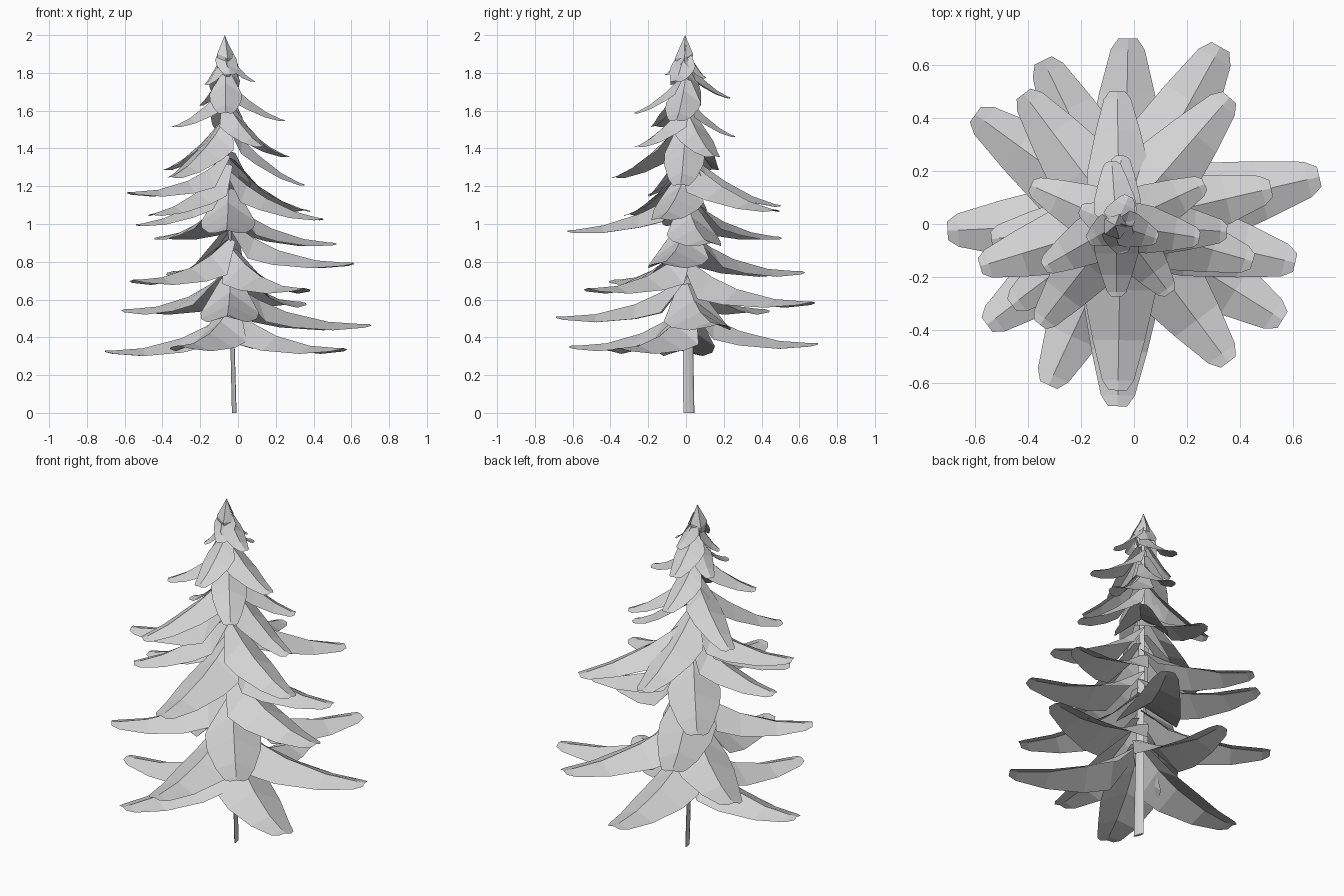
import bpy, bmesh, math
from mathutils import Vector

if "Cube" in bpy.data.objects:
    bpy.data.objects.remove(bpy.data.objects["Cube"])

grey = bpy.data.materials.new("light_grey")
grey.diffuse_color = (0.65, 0.65, 0.65, 1)
grey.use_nodes = True
grey.node_tree.nodes["Principled BSDF"].inputs["Base Color"].default_value = grey.diffuse_color


def finish(name, bm):
    me = bpy.data.meshes.new(name)
    bm.to_mesh(me)
    bm.free()
    me.materials.append(grey)
    bpy.context.collection.objects.link(bpy.data.objects.new(name, me))


def axis(z):
    # centre of the slightly leaning trunk at height z
    return Vector((-0.02 - 0.025 * z, 0.015 - 0.01 * z, z))


def branch(name, azimuth, length, z):
    """Folded roof-like bough drooping from the trunk to a tip at height z."""
    # middle boughs hang most, upper boughs are straighter and shorter
    rise = min(0.22 + 0.12 * max(0, 1 - abs(z - 1.2) / 0.25), 0.24 - 0.3 * (z - 1.55))
    steep = min(max((z - 0.8) / 0.45, 0), 0.75)
    if length > 0.52 and 1.12 < z:
        rise, steep = 0.2, 0
    root = axis(z + rise)
    a = math.radians(azimuth)
    out = Vector((math.cos(a), math.sin(a), 0))
    side = Vector((-out.y, out.x, 0))
    w = 0.035 + 0.135 * length
    bm = bmesh.new()
    last = None
    # position along the bough, half width, edge drop
    for t, half, drop in ((0, 0.4, 0.15), (0.2, 1.2, 0.85), (0.4, 1.15, 0.6),
                          (0.7, 0.82, 0.33), (0.94, 0.5, 0.14), (1, 0.28, 0.06)):
        sag, straight = (1 - t) ** 2.4, (1 - t) ** 1.25
        mid = root + out * (t * length)
        mid.z = z + rise * (sag + (straight - sag) * steep)
        down = Vector((0, 0, -drop * w))
        row = [bm.verts.new(mid + side * half * w + down), bm.verts.new(mid),
               bm.verts.new(mid - side * half * w + down)]
        if last:
            for i in range(2):
                bm.faces.new((last[i + 1], last[i], row[i], row[i + 1]))
        last = row
    finish(name, bm)


# Tiers of four boughs: lowest tip height, height step, directions, lengths
tiers = (
    (0.33, 0.013, (183, 328, 245, 89), (0.67, 0.70, 0.68, 0.69)),
    (0.47, 0.04, (13, 268, 144, 61), (0.755, 0.695, 0.69, 0.755)),
    (0.66, 0.045, (307, 217, 116, 347), (0.66, 0.64, 0.68, 0.67)),
    (0.90, 0.033, (13, 127, 269, 187), (0.58, 0.61, 0.63, 0.49)),
    (1.03, 0.023, (344, 217, 49, 91), (0.52, 0.51, 0.63, 0.5)),
    (1.17, 0.04, (197, 356, 232, 156), (0.55, 0.41, 0.48, 0.36)),
    (1.36, 0.053, (25, 307, 87, 210), (0.36, 0.325, 0.26, 0.32)),
    (1.55, 0.04, (351, 270, 156, 94), (0.315, 0.27, 0.15, 0.24)),
    (1.74, 0.017, (210, 342, 66, 285), (0.12, 0.165, 0.12, 0.11)),
)
for n, (z, step, directions, lengths) in enumerate(tiers, 1):
    for k in range(4):
        branch(f"bough_tier{n}_{k + 1}", directions[k], lengths[k], z + step * k)

# Thin, flattened, leaning trunk
bm = bmesh.new()
rings = []
turn = math.atan2(0.06, -0.02)
c, d = math.cos(turn), math.sin(turn)
for z, s in ((0, 1), (0.4, 0.9), (1.1, 0.6), (1.85, 0.25)):
    ring = []
    for i in range(8):
        a = math.tau * i / 8
        u, v = 0.031 * s * math.cos(a), 0.008 * s * math.sin(a)
        ring.append(bm.verts.new(axis(z) + Vector((u * c - v * d, u * d + v * c, 0))))
    rings.append(ring)
for a, b in zip(rings, rings[1:]):
    for i in range(8):
        bm.faces.new((a[i], a[(i + 1) % 8], b[(i + 1) % 8], b[i]))
bm.faces.new(rings[0][::-1])
finish("trunk", bm)

# Pointed tip at the crown
bm = bmesh.new()
tip = bm.verts.new((-0.07, -0.005, 2.0))
rings = []
for r, z in ((0.05, 1.88), (0.03, 1.78)):
    rings.append([bm.verts.new((-0.07 + r * math.cos(math.tau * i / 5),
                                -0.01 + r * math.sin(math.tau * i / 5),
                                z + 0.02 * (i % 2))) for i in range(5)])
for i in range(5):
    j = (i + 1) % 5
    bm.faces.new((tip, rings[0][i], rings[0][j]))
    bm.faces.new((rings[0][i], rings[1][i], rings[1][j], rings[0][j]))
finish("crown_tip", bm)
